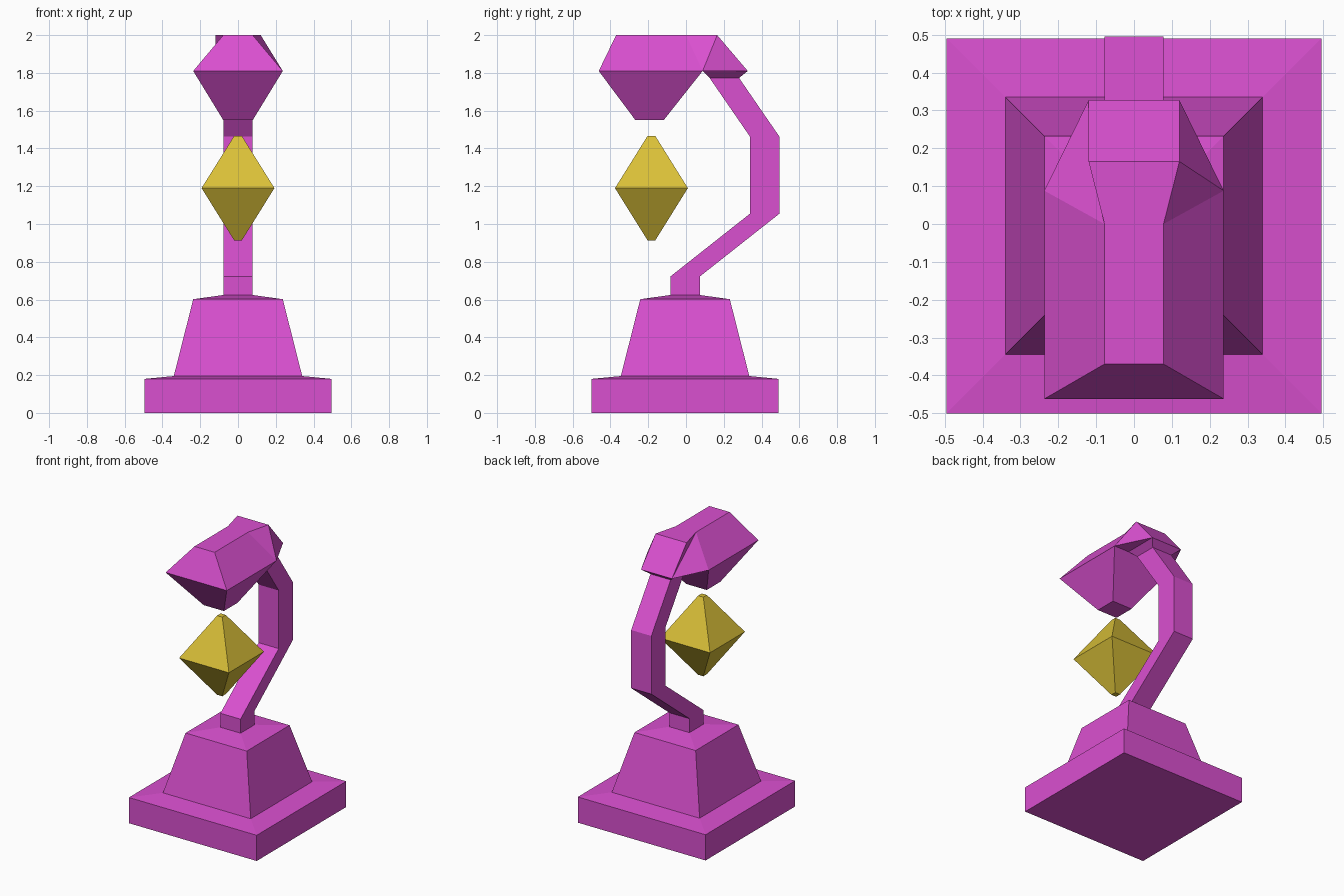
import bpy, bmesh

if "Cube" in bpy.data.objects:
    bpy.data.objects.remove(bpy.data.objects["Cube"])


def material(name, color):
    m = bpy.data.materials.new(name)
    m.diffuse_color = (*color, 1)
    m.use_nodes = True
    m.node_tree.nodes["Principled BSDF"].inputs["Base Color"].default_value = m.diffuse_color
    return m


def finish(name, bm, mat):
    bmesh.ops.recalc_face_normals(bm, faces=bm.faces)
    me = bpy.data.meshes.new(name)
    bm.to_mesh(me)
    bm.free()
    me.materials.append(mat)
    ob = bpy.data.objects.new(name, me)
    bpy.context.collection.objects.link(ob)
    return ob


def loft(bm, rings, cap_start=True, cap_end=True):
    """Join rectangular rings given as (half width, y front, y back, z)."""
    loops = [[bm.verts.new(p) for p in ((-w, a, z), (w, a, z), (w, b, z), (-w, b, z))]
             for w, a, b, z in rings]
    for lo, hi in zip(loops, loops[1:]):
        for i in range(4):
            j = (i + 1) % 4
            bm.faces.new((lo[i], lo[j], hi[j], hi[i]))
    if cap_start:
        bm.faces.new(loops[0][::-1])
    if cap_end:
        bm.faces.new(loops[-1])
    return loops


purple = material("purple", (0.70, 0.08, 0.63))
yellow = material("yellow", (0.70, 0.53, 0.04))

# Stepped base, bent arm and flared neck
bm = bmesh.new()
base = [(w, -w - 0.005, w - 0.005, z) for w, z in
        ((0.495, 0), (0.495, 0.18), (0.34, 0.195), (0.237, 0.602), (0.078, 0.624))]
arm = [(0.078, y - 0.078, y + 0.078, z) for y, z in
       ((-0.005, 0.722), (0.417, 1.055), (0.417, 1.462), (0.203, 1.773))]
neck = [(0.12, 0.088, 0.327, 1.81)]
loft(bm, base + arm + neck, cap_end=False)
finish("base_and_arm", bm, purple)

# Lamp head: tapered bowl below the rim, hood above it
bm = bmesh.new()
bowl = loft(bm, [(0.078, -0.268, -0.118, 1.55), (0.237, -0.462, 0.088, 1.81)], cap_end=False)
fl, fr, br, bl = bowl[1]
Z = 2.0


def pair(x, y, z):
    return bm.verts.new((-x, y, z)), bm.verts.new((x, y, z))


tfl, tfr = pair(0.078, -0.37, Z)
tml, tmr = pair(0.078, 0.0, Z)
tbl, tbr = pair(0.12, 0.165, Z)
hl, hr = pair(0.12, 0.327, 1.81)
nl, nr = pair(0.12, 0.088, 1.81)
for f in ((fl, fr, tfr, tfl),                     # front slope
          (fr, br, tmr, tfr), (bl, fl, tfl, tml),  # side slopes
          (tfl, tfr, tmr, tml), (tml, tmr, tbr, tbl),  # flat top
          (tbl, tbr, hr, hl),                     # back slope
          (br, hr, tbr), (br, tbr, tmr),          # right cheek
          (bl, tml, hl), (tml, tbl, hl),          # left cheek
          (br, nr, hr), (bl, hl, nl)):            # underside beside the neck
    bm.faces.new(f)
finish("lamp_head", bm, purple)

# Floating light crystal
bm = bmesh.new()
loft(bm, [(w, -0.183 - w, -0.183 + w, z) for w, z in
          ((0.02, 0.913), (0.193, 1.19), (0.02, 1.467))])
finish("light_crystal", bm, yellow)
